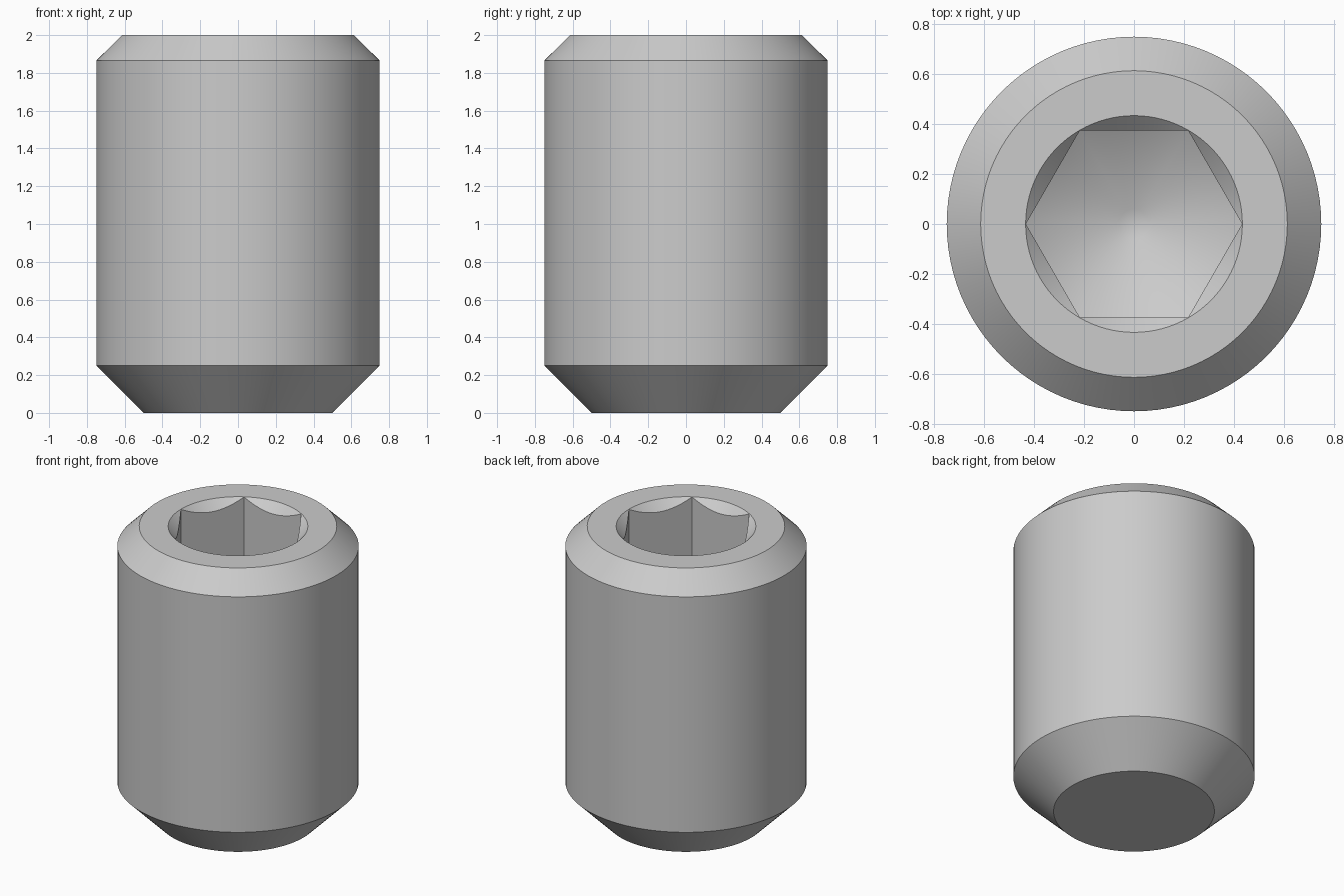
import bpy, bmesh, math

default = bpy.data.objects.get("Cube")
if default:
    bpy.data.objects.remove(default, do_unlink=True)

SIDES = 96
RIM = 0.434        # countersink radius at the top face
APOTHEM = 0.375    # half the distance across the hexagon flats
FLOOR = 1.125      # height where the drilled floor meets the socket corners


def hexagon(angle):
    """Radius of the hexagon at an angle, with corners on the x axis."""
    sector = math.pi / 3
    return APOTHEM / math.cos(angle % sector - sector / 2)


def circle(radius, z):
    return lambda angle: (radius, z)


def countersink_edge(angle):
    r = hexagon(angle)
    return r, 2 - (RIM - r)


def floor_edge(angle):
    r = hexagon(angle)
    return r, FLOOR - (RIM - r) * math.tan(math.pi / 6)


# Rings from the point, up the outside, over the rim and down into the socket
tip_z = FLOOR - (RIM - 0.06) * math.tan(math.pi / 6)
rings = [
    circle(0.5, 0), circle(0.75, 0.25), circle(0.75, 1.865), circle(0.614, 2),
    circle(RIM, 2), countersink_edge, floor_edge, circle(0.06, tip_z),
]

bm = bmesh.new()
loops = []
for ring in rings:
    loop = []
    for i in range(SIDES):
        a = math.tau * i / SIDES
        r, z = ring(a)
        loop.append(bm.verts.new((r * math.cos(a), r * math.sin(a), z)))
    loops.append(loop)

for low, high in zip(loops, loops[1:]):
    for i in range(SIDES):
        j = (i + 1) % SIDES
        bm.faces.new((low[i], low[j], high[j], high[i]))
bm.faces.new(loops[0][::-1])
bm.faces.new(loops[-1])
bmesh.ops.recalc_face_normals(bm, faces=bm.faces)

mesh = bpy.data.meshes.new("set_screw")
bm.to_mesh(mesh)
bm.free()

# Plain steel colour
steel = bpy.data.materials.new("steel grey")
steel.use_nodes = True
colour = (0.6, 0.6, 0.6, 1)
steel.diffuse_color = colour
steel.node_tree.nodes["Principled BSDF"].inputs["Base Color"].default_value = colour
mesh.materials.append(steel)

screw = bpy.data.objects.new("set_screw", mesh)
bpy.context.collection.objects.link(screw)
bpy.ops.object.select_all(action="DESELECT")
screw.select_set(True)
bpy.context.view_layer.objects.active = screw
bpy.ops.object.shade_smooth_by_angle(angle=math.radians(35))
